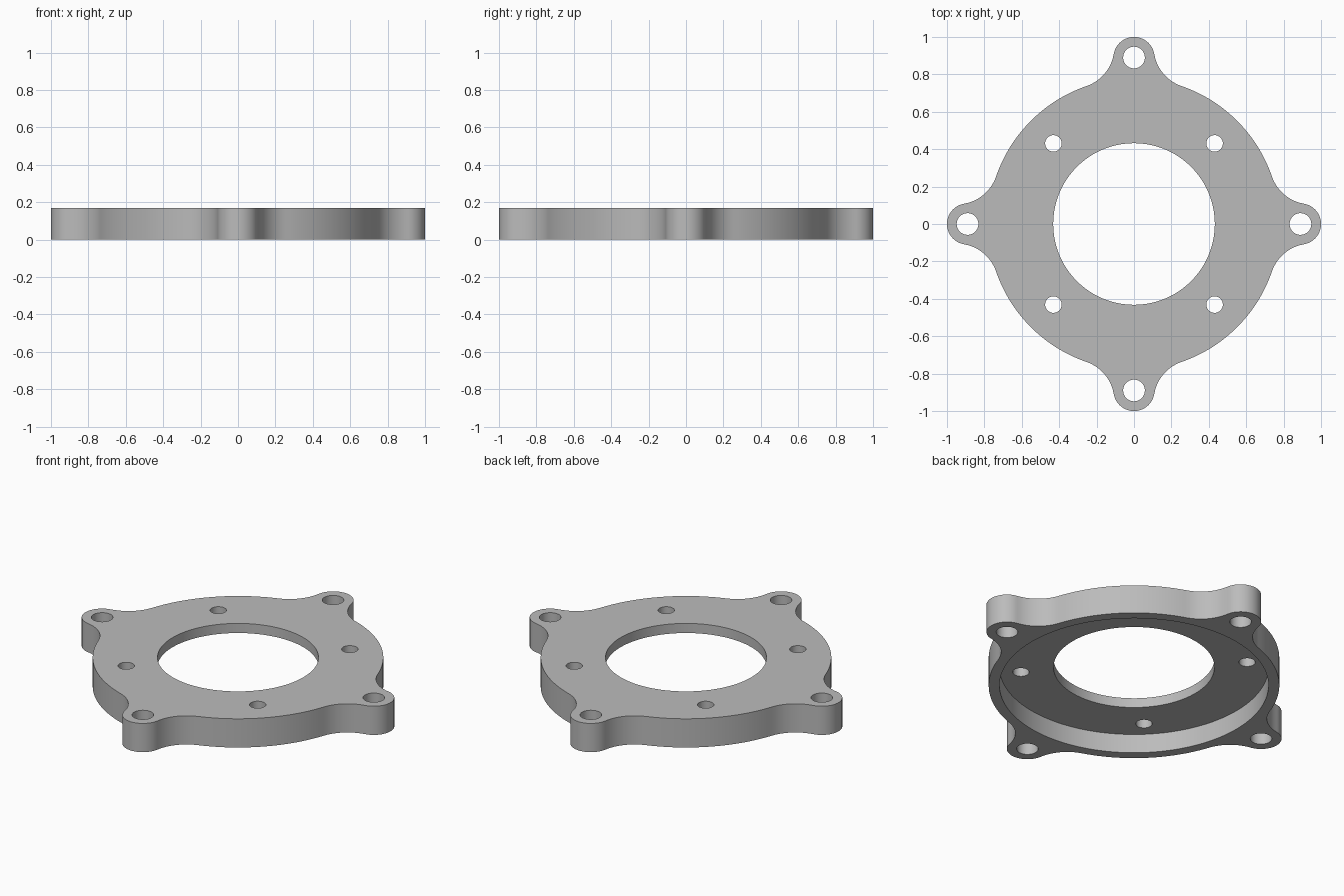
import bpy
import bmesh
from math import atan2, cos, sin, pi, sqrt

cube = bpy.data.objects.get("Cube")
if cube:
    bpy.data.objects.remove(cube, do_unlink=True)

HEIGHT, FLOOR = 0.17, 0.113            # top face, recess ceiling
DISC_R, RECESS_R, BORE_R = 0.78, 0.722, 0.432
LUG_POS, LUG_R, LUG_HOLE_R = 0.89, 0.11, 0.058
SCREW_POS, SCREW_R = 0.431, 0.044
FILLET_R = 0.22


def arc(cx, cy, r, a0, a1, n):
    """Points along an arc, leaving out its end point."""
    steps = [a0 + (a1 - a0) * i / n for i in range(n)]
    return [(cx + r * cos(a), cy + r * sin(a)) for a in steps]


def circle(cx, cy, r, n):
    return arc(cx, cy, r, 0, 2 * pi, n)


def turn(points, quarter):
    a = quarter * pi / 2
    return [(x * cos(a) - y * sin(a), x * sin(a) + y * cos(a)) for x, y in points]


# Outline: one lug with its two fillets and a stretch of rim, turned four times
d1, d2 = DISC_R + FILLET_R, LUG_R + FILLET_R
fx = (d1 ** 2 - d2 ** 2 + LUG_POS ** 2) / (2 * LUG_POS)
fy = sqrt(d1 ** 2 - fx ** 2)
rim = atan2(fy, fx)
side = atan2(fy, fx - LUG_POS)
sector = arc(fx, -fy, FILLET_R, pi - rim, pi - (pi - atan2(fy, LUG_POS - fx)) + 0, 12)
sector += arc(LUG_POS, 0, LUG_R, -side, side, 28)
sector += arc(fx, fy, FILLET_R, side - pi, rim - pi, 12)
sector += arc(0, 0, DISC_R, rim, pi / 2 - rim, 24)
outline = [p for q in range(4) for p in turn(sector, q)]

bore = circle(0, 0, BORE_R, 128)
recess = circle(0, 0, RECESS_R, 128)
lug_holes = [turn(circle(LUG_POS, 0, LUG_HOLE_R, 40), q) for q in range(4)]
screw_holes = [turn(circle(SCREW_POS, SCREW_POS, SCREW_R, 40), q) for q in range(4)]

bm = bmesh.new()


def cap(loops, z):
    """Flat face at height z; the first loop is the rim, the others are holes."""
    edges = []
    for loop in loops:
        verts = [bm.verts.new((x, y, z)) for x, y in loop]
        edges += [bm.edges.new((verts[i - 1], verts[i])) for i in range(len(verts))]
    bmesh.ops.triangle_fill(bm, use_beauty=True, use_dissolve=False, edges=edges)


def wall(loop, z0, z1):
    low = [bm.verts.new((x, y, z0)) for x, y in loop]
    high = [bm.verts.new((x, y, z1)) for x, y in loop]
    for i in range(len(loop)):
        bm.faces.new((low[i - 1], low[i], high[i], high[i - 1]))


# Flat faces: top, recess ceiling, underside ring
cap([outline, bore] + lug_holes + screw_holes, HEIGHT)
cap([recess, bore] + screw_holes, FLOOR)
cap([outline, recess] + lug_holes, 0)

# Walls: outer edge, recess, bore and bolt holes
wall(outline, 0, HEIGHT)
wall(recess, 0, FLOOR)
for hole in lug_holes:
    wall(hole, 0, HEIGHT)
for hole in [bore] + screw_holes:
    wall(hole, FLOOR, HEIGHT)

bmesh.ops.remove_doubles(bm, verts=bm.verts, dist=0.0001)
bmesh.ops.recalc_face_normals(bm, faces=bm.faces)
mesh = bpy.data.meshes.new("flange_plate")
bm.to_mesh(mesh)
bm.free()

plate = bpy.data.objects.new("flange_plate", mesh)
bpy.context.collection.objects.link(plate)

# Grey metal
grey = bpy.data.materials.new("grey_metal")
grey.use_nodes = True
colour = (0.5, 0.5, 0.5, 1)
grey.diffuse_color = colour
grey.node_tree.nodes["Principled BSDF"].inputs["Base Color"].default_value = colour
mesh.materials.append(grey)

bpy.ops.object.select_all(action="DESELECT")
plate.select_set(True)
bpy.context.view_layer.objects.active = plate
bpy.ops.object.shade_smooth_by_angle(angle=pi / 6)
